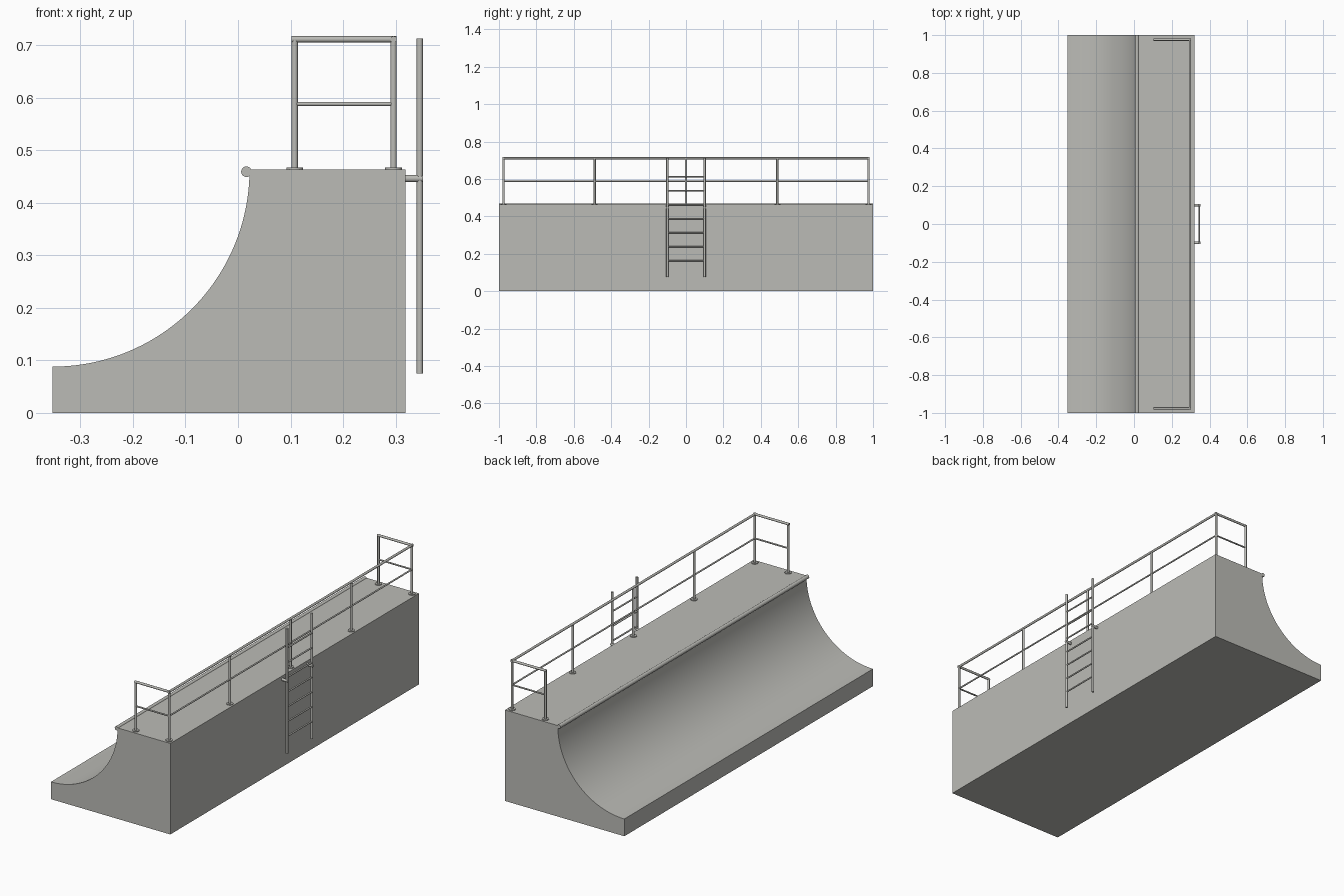
import bpy, bmesh, math
from mathutils import Vector

old = bpy.data.objects.get("Cube")
if old:
    bpy.data.objects.remove(old, do_unlink=True)

mat = bpy.data.materials.new("warm grey")
mat.use_nodes = True
grey = (0.5, 0.5, 0.47, 1)
mat.diffuse_color = grey
mat.node_tree.nodes["Principled BSDF"].inputs["Base Color"].default_value = grey

DECK, LEFT, BACK, RADIUS = 0.463, -0.353, 0.319, 0.375


def finish(name, bm):
    """Turn a bmesh into a named, smoothed object."""
    bmesh.ops.recalc_face_normals(bm, faces=bm.faces)
    me = bpy.data.meshes.new(name)
    bm.to_mesh(me)
    bm.free()
    me.materials.append(mat)
    ob = bpy.data.objects.new(name, me)
    bpy.context.collection.objects.link(ob)
    bpy.ops.object.select_all(action='DESELECT')
    ob.select_set(True)
    bpy.context.view_layer.objects.active = ob
    bpy.ops.object.shade_smooth_by_angle(angle=math.radians(35))
    return ob


def tube(bm, a, b, r, sides=12):
    """Add a closed round bar from a to b."""
    a, b = Vector(a), Vector(b)
    d = b - a
    m = d.to_track_quat('Z', 'Y').to_matrix().to_4x4()
    m.translation = (a + b) / 2
    bmesh.ops.create_cone(bm, cap_ends=True, segments=sides, radius1=r,
                          radius2=r, depth=d.length, matrix=m)


def bars(name, segments, r, sides=12):
    bm = bmesh.new()
    for a, b in segments:
        tube(bm, a, b, r, sides)
    return finish(name, bm)


# Ramp body: quarter-circle transition with a flat deck, extruded along y
steps = 40
profile = [(BACK, 0), (LEFT, 0)]
for i in range(steps + 1):
    t = math.pi / 2 * i / steps
    profile.append((LEFT + RADIUS * math.sin(t), DECK - RADIUS * math.cos(t)))
profile.append((BACK, DECK))
bm = bmesh.new()
face = bm.faces.new([bm.verts.new((x, -1, z)) for x, z in profile])
ext = bmesh.ops.extrude_face_region(bm, geom=[face], use_keep_orig=True)
bmesh.ops.translate(bm, vec=(0, 2, 0),
                    verts=[v for v in ext["geom"] if isinstance(v, bmesh.types.BMVert)])
finish("ramp_body", bm)

# Coping pipe along the lip
bars("coping", [((0.016, -1, 0.459), (0.016, 1, 0.459))], 0.01, 20)

# Guard rail posts and their floor flanges
FRONT_X, RAIL_X, END = 0.108, 0.296, 0.976
TOP, MID, R = 0.711, 0.588, 0.006
feet = [(RAIL_X, END * k / 2) for k in range(-2, 3)] + [(FRONT_X, -END), (FRONT_X, END)]
bars("railing_posts", [((x, y, DECK), (x, y, TOP)) for x, y in feet], R)
bars("post_flanges", [((x, y, DECK - 0.002), (x, y, DECK + 0.004)) for x, y in feet], 0.016, 20)


# Horizontal rails run along the back and return at both ends
def rail(name, z, r):
    runs = [((RAIL_X, -END - r, z), (RAIL_X, END + r, z))]
    runs += [((FRONT_X - r, y, z), (RAIL_X + r, y, z)) for y in (-END, END)]
    bars(name, runs, r)


rail("top_rail", TOP, R)
rail("middle_rail", MID, 0.004)

# Ladder behind the deck
LX, LY = 0.346, 0.1
bars("ladder_stiles", [((LX, y, 0.075), (LX, y, 0.713)) for y in (-LY, LY)], R)
bars("ladder_rungs", [((LX, -LY, 0.163 + 0.075 * i), (LX, LY, 0.163 + 0.075 * i))
                      for i in range(7)], 0.004)
bars("ladder_brackets", [((BACK - 0.005, y, 0.446), (LX + 0.006, y, 0.446))
                         for y in (-LY, LY)], 0.007)
